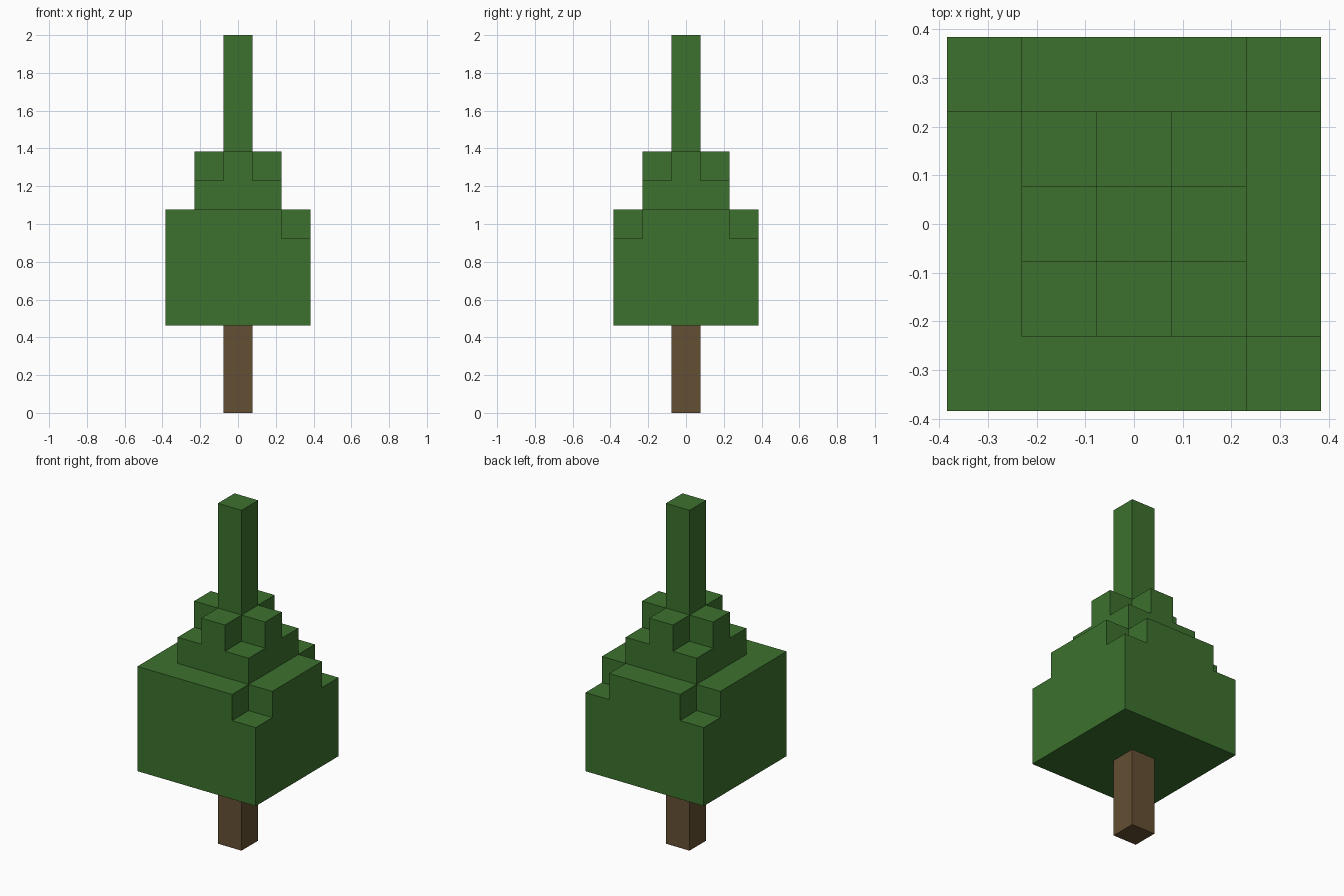
import bpy
import bmesh
import math
from itertools import product
from mathutils import Vector

cube = bpy.data.objects.get("Cube")
if cube:
    bpy.data.objects.remove(cube, do_unlink=True)

UNIT = 2 / 13  # edge of one block; the tree is 13 blocks tall


def make_material(name, rgb):
    mat = bpy.data.materials.new(name)
    mat.use_nodes = True
    mat.diffuse_color = (*rgb, 1)
    bsdf = mat.node_tree.nodes["Principled BSDF"]
    bsdf.inputs["Base Color"].default_value = (*rgb, 1)
    return mat


def block(radius, bottom, top):
    """Set of grid cells in a square column centred on the trunk axis."""
    span = range(-radius, radius + 1)
    return set(product(span, span, range(bottom, top)))


def build(name, cells, solid, mat):
    """Mesh the cell faces that no other cell of the tree covers."""
    bm = bmesh.new()
    for cell in cells:
        centre = Vector(cell) + Vector((0, 0, 0.5))
        for axis, sign in product(range(3), (-1, 1)):
            n = Vector((0, 0, 0))
            n[axis] = sign
            if tuple(int(c + d) for c, d in zip(cell, n)) in solid:
                continue
            u = Vector((n.y, n.z, n.x))
            v = n.cross(u)
            corners = [n - u - v, n + u - v, n + u + v, n - u + v]
            bm.faces.new([bm.verts.new((centre + c / 2) * UNIT) for c in corners])
    bmesh.ops.remove_doubles(bm, verts=bm.verts[:], dist=UNIT / 100)
    bmesh.ops.dissolve_limit(bm, angle_limit=math.radians(1),
                             verts=bm.verts[:], edges=bm.edges[:])
    mesh = bpy.data.meshes.new(name)
    bm.to_mesh(mesh)
    bm.free()
    mesh.materials.append(mat)
    obj = bpy.data.objects.new(name, mesh)
    bpy.context.collection.objects.link(obj)


bark = make_material("bark brown", (0.130, 0.080, 0.033))
leaves = make_material("leaf green", (0.045, 0.165, 0.027))

# Wide lower foliage, with three of its top corners missing
lower = block(2, 3, 7) - {(2, -2, 6), (2, 2, 6), (-2, 2, 6)}

# Narrow upper foliage, with all four top corners missing
upper = block(1, 7, 9) - set(product((-1, 1), (-1, 1), (8,)))

parts = {
    "trunk": (block(0, 0, 3), bark),
    "lower_foliage": (lower, leaves),
    "upper_foliage": (upper, leaves),
    "treetop": (block(0, 9, 13), leaves),
}
solid = set().union(*(cells for cells, _ in parts.values()))
for name, (cells, mat) in parts.items():
    build(name, cells, solid, mat)
